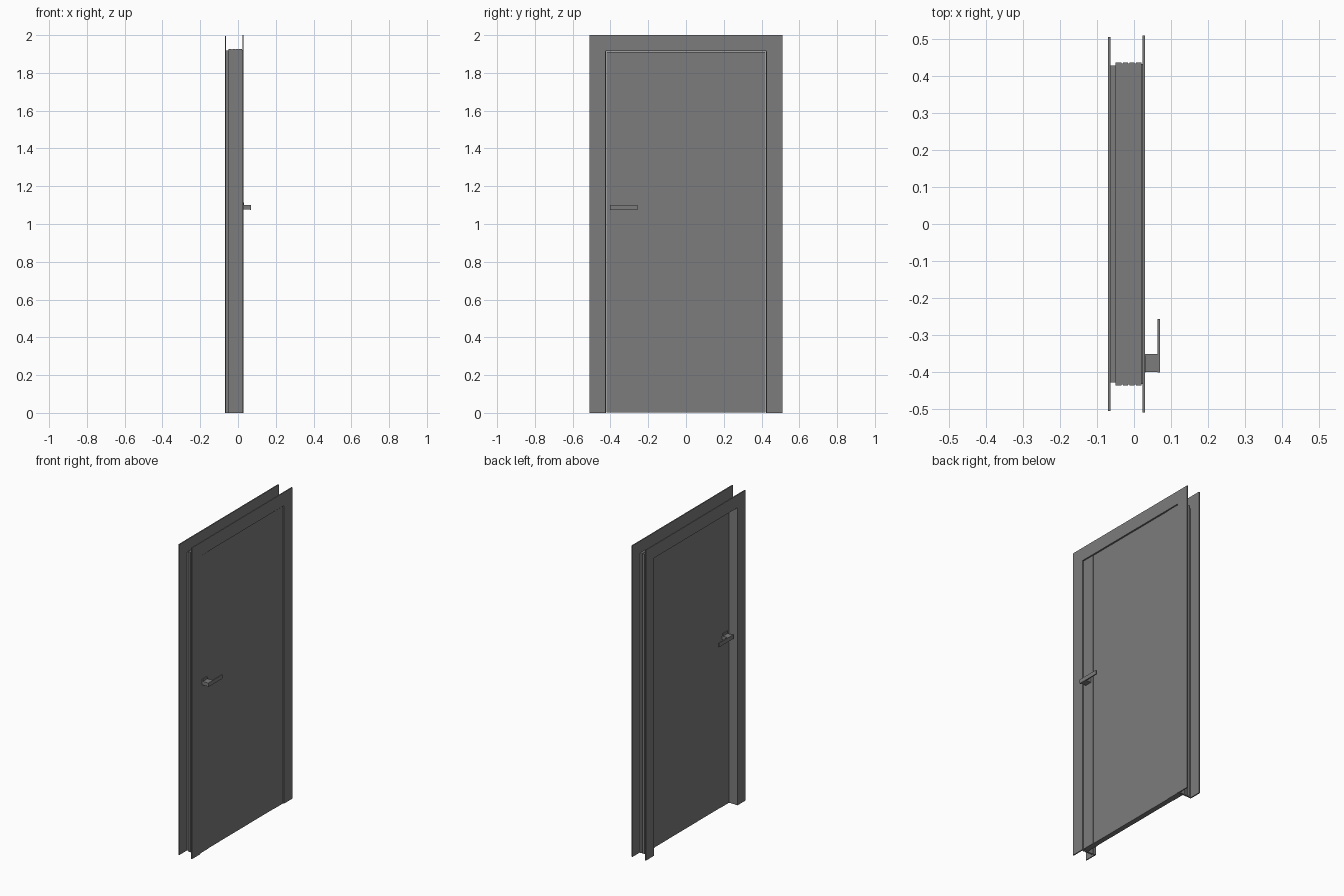
import bpy, bmesh

if "Cube" in bpy.data.objects:
    bpy.data.objects.remove(bpy.data.objects["Cube"])

IN_Y, IN_Z = 0.425, 1.915   # clear opening half width and height


def finish(bm, name):
    bmesh.ops.recalc_face_normals(bm, faces=bm.faces)
    me = bpy.data.meshes.new(name)
    bm.to_mesh(me)
    bm.free()
    me.materials.append(GREY)
    ob = bpy.data.objects.new(name, me)
    bpy.context.collection.objects.link(ob)
    return ob


# Darker grey finish shared by every part
GREY = bpy.data.materials.new("dark_grey")
GREY.diffuse_color = (0.2, 0.2, 0.2, 1)
GREY.use_nodes = True
GREY.node_tree.nodes["Principled BSDF"].inputs["Base Color"].default_value = GREY.diffuse_color


def box(name, x, y, z):
    bm = bmesh.new()
    bmesh.ops.create_cube(bm, size=1)
    for v in bm.verts:
        for i, r in enumerate((x, y, z)):
            v.co[i] = r[0] if v.co[i] < 0 else r[1]
    return finish(bm, name)


def surround(name, profile):
    """Sweep an (x, outward offset) profile up one side, over the head and down."""
    bm = bmesh.new()
    rings = []
    for side, top in ((-1, 0), (-1, 1), (1, 1), (1, 0)):
        rings.append([bm.verts.new((x, side * (IN_Y + o), top * (IN_Z + o)))
                      for x, o in profile])
    n = len(profile)
    for a, b in zip(rings, rings[1:]):
        for i in range(n):
            j = (i + 1) % n
            bm.faces.new((a[i], a[j], b[j], b[i]))
    bm.faces.new(rings[0])
    bm.faces.new(rings[-1])
    return finish(bm, name)


# Jamb with shallow relief grooves along its outer face
jamb = [(0.023, 0.0), (-0.050, 0.0), (-0.050, 0.012)]
for gx in (-0.032, -0.014, 0.004):
    jamb += [(gx - 0.002, 0.012), (gx - 0.002, 0.009),
             (gx + 0.002, 0.009), (gx + 0.002, 0.012)]
jamb += [(0.020, 0.012), (0.020, 0.007), (0.023, 0.007)]
surround("jamb", jamb)

# Casings on both wall faces; the rear one has a tongue meeting the jamb
surround("front_casing", [(0.023, 0), (0.030, 0), (0.030, 0.085), (0.023, 0.085)])
surround("rear_casing", [(-0.070, -0.002), (-0.050, -0.002), (-0.050, 0.003),
                         (-0.063, 0.003), (-0.063, 0.08), (-0.070, 0.08)])

# Door leaf: centre panel set slightly in between two stiles
BACK, FACE = -0.011, 0.026
box("door_panel", (BACK + 0.002, FACE - 0.002), (-0.335, 0.335), (0.002, 1.911))
box("stile_left", (BACK, FACE), (-0.421, -0.335), (0.002, 1.911))
box("stile_right", (BACK, FACE), (0.335, 0.421), (0.002, 1.911))

# Lever handles on both faces
for label, face, d in (("front", FACE, 1), ("rear", BACK, -1)):
    def span(a, b):
        return sorted((face + d * a, face + d * b))
    box(label + "_handle_rose", span(0, 0.005), (-0.402, -0.355), (1.077, 1.115))
    box(label + "_handle_neck", span(0, 0.037), (-0.400, -0.352), (1.077, 1.100))
    box(label + "_handle_lever", span(0.037, 0.044), (-0.402, -0.257), (1.075, 1.101))
